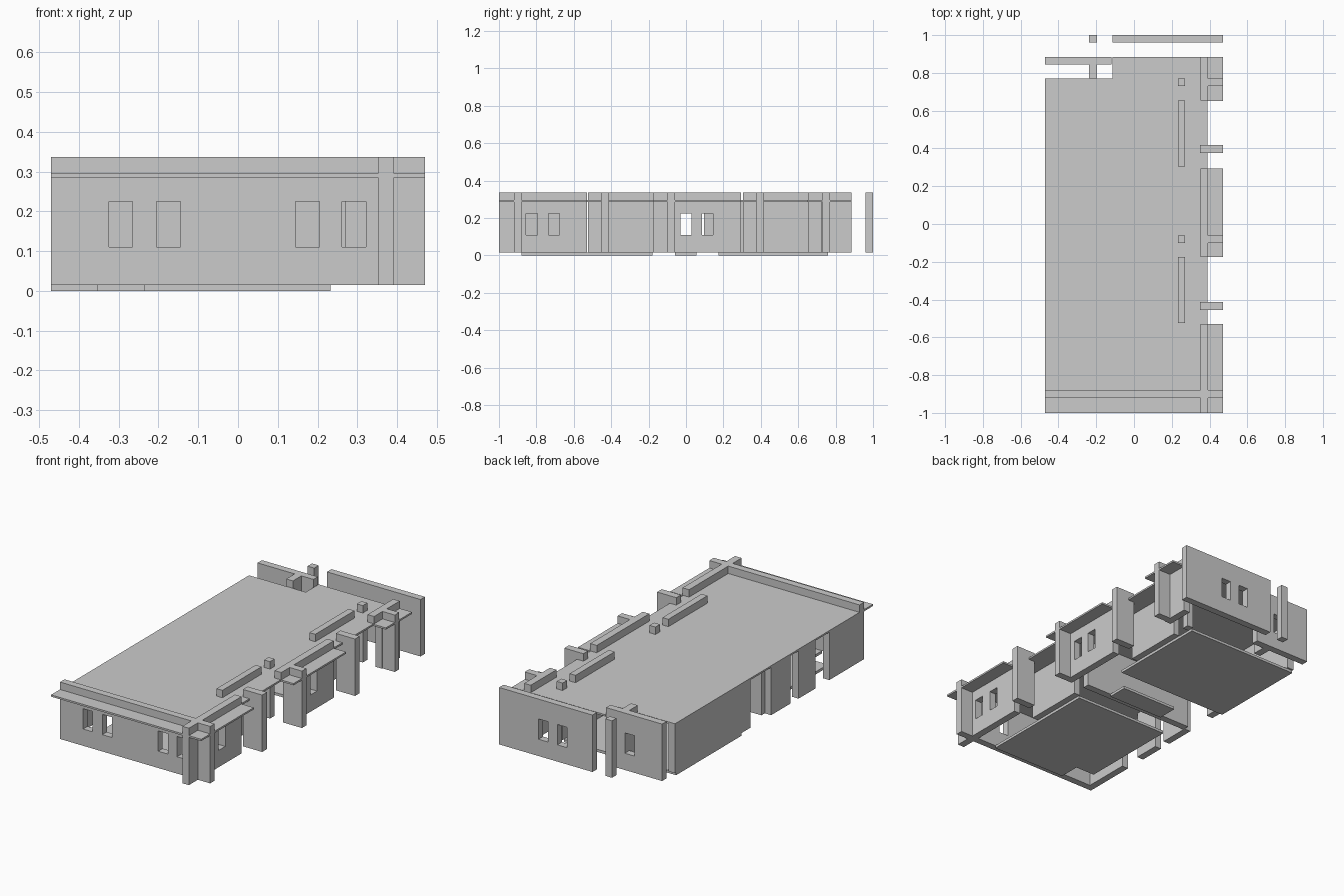
import bpy, bmesh

if "Cube" in bpy.data.objects:
    bpy.data.objects.remove(bpy.data.objects["Cube"])

Z0, Z1, ZT = 0.015, 0.285, 0.337      # wall base, slab underside, parapet top
SILL, HEAD = 0.11, 0.225              # window heights


def prism(name, pts, z0, z1):
    """Vertical extrusion of an XY outline."""
    bm = bmesh.new()
    face = bm.faces.new([bm.verts.new((x, y, z0)) for x, y in pts])
    top = bmesh.ops.extrude_face_region(bm, geom=[face])["geom"]
    bmesh.ops.translate(bm, vec=(0, 0, z1 - z0),
                        verts=[v for v in top if isinstance(v, bmesh.types.BMVert)])
    bmesh.ops.recalc_face_normals(bm, faces=bm.faces)
    me = bpy.data.meshes.new(name)
    bm.to_mesh(me)
    bm.free()
    ob = bpy.data.objects.new(name, me)
    bpy.context.collection.objects.link(ob)
    return ob


def box(name, x0, x1, y0, y1, z0=Z0, z1=ZT):
    return prism(name, [(x0, y0), (x1, y0), (x1, y1), (x0, y1)], z0, z1)


def wall(name, x0, x1, y0, y1, windows=()):
    """Wall along its longer side, with window holes cut at the given spans."""
    ob = box(name, x0, x1, y0, y1)
    if not windows:
        return ob
    along_x = (x1 - x0) > (y1 - y0)
    for a, b in windows:
        if along_x:
            cut = box("window_cutter", a, b, y0 - 0.02, y1 + 0.02, SILL, HEAD)
        else:
            cut = box("window_cutter", x0 - 0.02, x1 + 0.02, a, b, SILL, HEAD)
        cut.hide_render = True
        cut.hide_set(True)
        mod = ob.modifiers.new("window", 'BOOLEAN')
        mod.operation = 'DIFFERENCE'
        mod.solver = 'EXACT'
        mod.object = cut
    bpy.context.view_layer.update()
    deps = bpy.context.evaluated_depsgraph_get()
    me = bpy.data.meshes.new_from_object(ob.evaluated_get(deps))
    cutters = [m.object for m in ob.modifiers]
    ob.modifiers.clear()
    ob.data = me
    for c in cutters:
        bpy.data.objects.remove(c)
    return ob


# roof slab, including the projecting ledges
prism("roof_slab", [(-.47, -1), (.47, -1), (.47, -.53), (.39, -.53), (.39, -.175),
                    (.47, -.175), (.47, .295), (.39, .295), (.39, .65), (.47, .65),
                    (.47, .885), (-.115, .885), (-.115, .77), (-.47, .77)], Z1, 0.295)

# front wall
wall("front_wall", -.47, .47, -.92, -.88,
     [(-.325, -.265), (-.205, -.145), (.145, .205), (.262, .322)])
box("front_pilaster", .352, .393, -1, -.92)

# right facade bays
wall("right_wall_front", .352, .393, -.88, -.53, [(-.855, -.795), (-.735, -.675)])
wall("right_wall_middle", .352, .393, -.1, .295, [(-.03, .03), (.085, .145)])
box("right_wall_back", .352, .393, .725, .885)

# parts repeating once per dwelling
for dy in (0, .83):
    box("balcony_pier", .35, .47, -.455 + dy, -.413 + dy)
    box("recessed_wall", .233, .27, -.525 + dy, -.175 + dy)
    box("inner_column", .233, .27, -.1 + dy, -.06 + dy)
    box("right_pilaster", .393, .47, -.1 + dy, -.06 + dy)
    box("balcony_lintel", .352, .393, -.175 + dy, -.1 + dy, Z1, ZT)

# dividing wall between dwellings
box("dividing_wall", -.43, .233, -.1, -.06, Z0, Z1)

# left wall with door gaps
for y0, y1 in ((-.88, -.61), (-.485, -.335), (-.265, -.09), (.095, .77)):
    box("left_wall", -.47, -.43, y0, y1, Z0, Z1)

# back walls
wall("back_wall", -.115, .47, .96, 1, [(.045, .105), (.163, .223)])
box("back_post", -.237, -.195, .96, 1)
wall("back_panel", -.47, -.12, .845, .885, [(-.297, -.237)])
box("back_panel_rib", -.237, -.195, .77, .845)

# floor plates
prism("floor_front", [(.233, -.88), (.233, -.18), (-.355, -.18), (-.355, -.76),
                      (-.235, -.76), (-.235, -.88)], 0, Z0)
box("floor_middle", -.235, .115, -.06, .055, 0, Z0)
box("floor_back", -.47, .233, .175, .76, 0, Z0)
